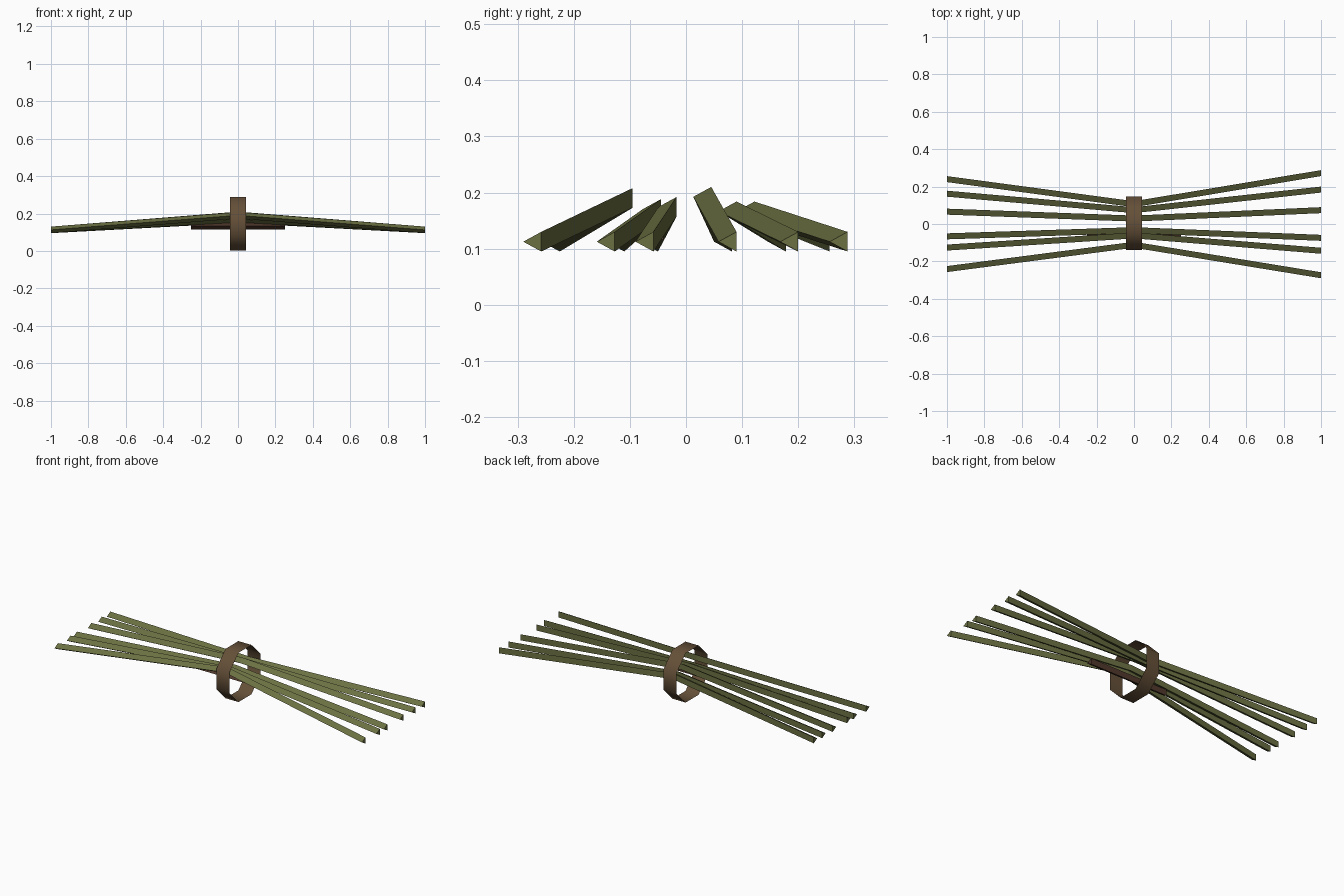
import bpy, bmesh, math

cube = bpy.data.objects.get("Cube")
if cube:
    bpy.data.objects.remove(cube)


def material(name, color):
    m = bpy.data.materials.new(name)
    m.use_nodes = True
    m.diffuse_color = color
    m.node_tree.nodes["Principled BSDF"].inputs["Base Color"].default_value = color
    return m


green = material("stem green", (0.15, 0.165, 0.055, 1))
brown = material("band brown", (0.13, 0.08, 0.04, 1))
dark = material("twig brown", (0.08, 0.04, 0.025, 1))


def finish(name, bm, mat):
    bmesh.ops.recalc_face_normals(bm, faces=bm.faces)
    mesh = bpy.data.meshes.new(name)
    bm.to_mesh(mesh)
    bm.free()
    mesh.materials.append(mat)
    obj = bpy.data.objects.new(name, mesh)
    bpy.context.collection.objects.link(obj)
    return obj


def stem(name, path, mat, w=0.032, h=0.035):
    """Triangular rod; path points lie on its upper edge, on the +y side."""
    bm = bmesh.new()
    rings = [[bm.verts.new((x, y + dy, z + dz)) for dy, dz in ((0, 0), (0, -h), (-w, -h / 2))]
             for x, y, z in path]
    for a, b in zip(rings, rings[1:]):
        for i in range(3):
            j = (i + 1) % 3
            bm.faces.new((a[i], a[j], b[j], b[i]))
    bm.faces.new(rings[0])
    bm.faces.new(rings[-1])
    return finish(name, bm, mat)


# Bent stems: y at the right tip, y and z at the middle, y at the left tip
stems = [(-0.225, -0.095, 0.208, -0.258), (-0.11, -0.045, 0.188, -0.127),
         (-0.05, -0.017, 0.192, -0.058), (0.082, 0.045, 0.21, 0.09),
         (0.178, 0.09, 0.184, 0.2), (0.256, 0.122, 0.184, 0.288)]
for n, (y0, ym, zm, y1) in enumerate(stems, 1):
    stem(f"stem_{n}", ((-1, y0, 0.13), (0, ym, zm), (1, y1, 0.13)), green)

# Short twig below the stems
stem("inner_twig", ((-0.25, -0.04, 0.15), (0.25, -0.04, 0.15)), dark)

# Open binding band around the middle
bm = bmesh.new()
sides = 8
loops = []
for x in (-0.042, 0.042):
    loops.append([bm.verts.new((x, 0.004 + 0.155 * math.cos(t), 0.145 + 0.155 * math.sin(t)))
                  for t in (math.tau * (i + 0.5) / sides for i in range(sides))])
for i in range(sides):
    j = (i + 1) % sides
    bm.faces.new((loops[0][i], loops[0][j], loops[1][j], loops[1][i]))
band = finish("binding_band", bm, brown)
for p in band.data.polygons:
    p.use_smooth = True
